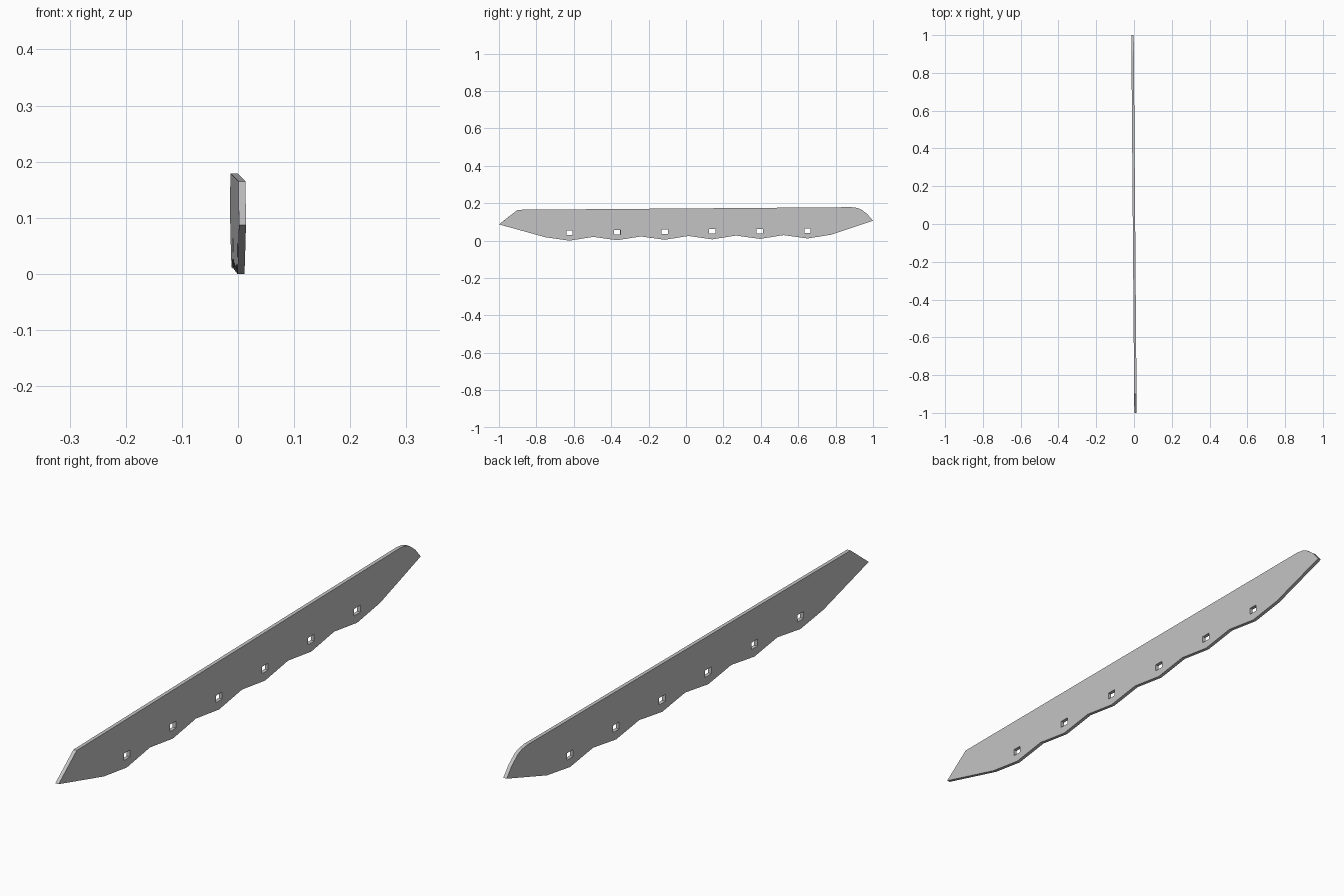
import bpy
from math import radians

cube = bpy.data.objects.get("Cube")
if cube:
    bpy.data.objects.remove(cube)

LOBES = 6
FIRST, PITCH = -0.623, 0.2545
THICKNESS = 0.0126
YAW = 0.0079


def rise(y):
    """The lower edge climbs gently toward the back."""
    return 0.0092 * (y - FIRST)


def add_outline(curve, points):
    spline = curve.splines.new("POLY")
    spline.points.add(len(points) - 1)
    for target, (y, z) in zip(spline.points, points):
        target.co = (y, z, 0, 1)
    spline.use_cyclic_u = True


# Steel
steel = bpy.data.materials.new("grey steel")
steel.use_nodes = True
colour = (0.55, 0.55, 0.55, 1)
steel.diffuse_color = colour
steel.node_tree.nodes["Principled BSDF"].inputs["Base Color"].default_value = colour

# Blade outline: scalloped lower edge, rounded back end, pointed front end
scallops = []
for i in range(2 * LOBES + 1):
    y = FIRST + PITCH * (i - 1) / 2
    scallops.append((y, rise(y) + (0.019 if i % 2 == 0 else 0)))
back_end = [(1.0, 0.106), (0.97, 0.141), (0.938, 0.166), (0.915, 0.175), (0.885, 0.179)]
front_end = [(-0.9, 0.165), (-1.0, 0.087)]

curve = bpy.data.curves.new("blade_plate", "CURVE")
curve.dimensions = "2D"
curve.fill_mode = "BOTH"
curve.extrude = THICKNESS / 2
add_outline(curve, scallops + back_end + front_end)

# Rectangular bolt hole above each lobe
for i in range(LOBES):
    y = FIRST + PITCH * i
    z = 0.042 + rise(y)
    add_outline(curve, [(y + a * 0.017, z + b * 0.012)
                        for a, b in ((-1, -1), (-1, 1), (1, 1), (1, -1))])

# Stand the plate on edge, slightly yawed, and turn it into a mesh
plate = bpy.data.objects.new("blade_plate", curve)
bpy.context.collection.objects.link(plate)
plate.rotation_euler = (radians(90), 0, radians(90) + YAW)
plate.data.materials.append(steel)
bpy.ops.object.select_all(action="DESELECT")
plate.select_set(True)
bpy.context.view_layer.objects.active = plate
bpy.ops.object.convert(target="MESH")
bpy.ops.object.shade_flat()
